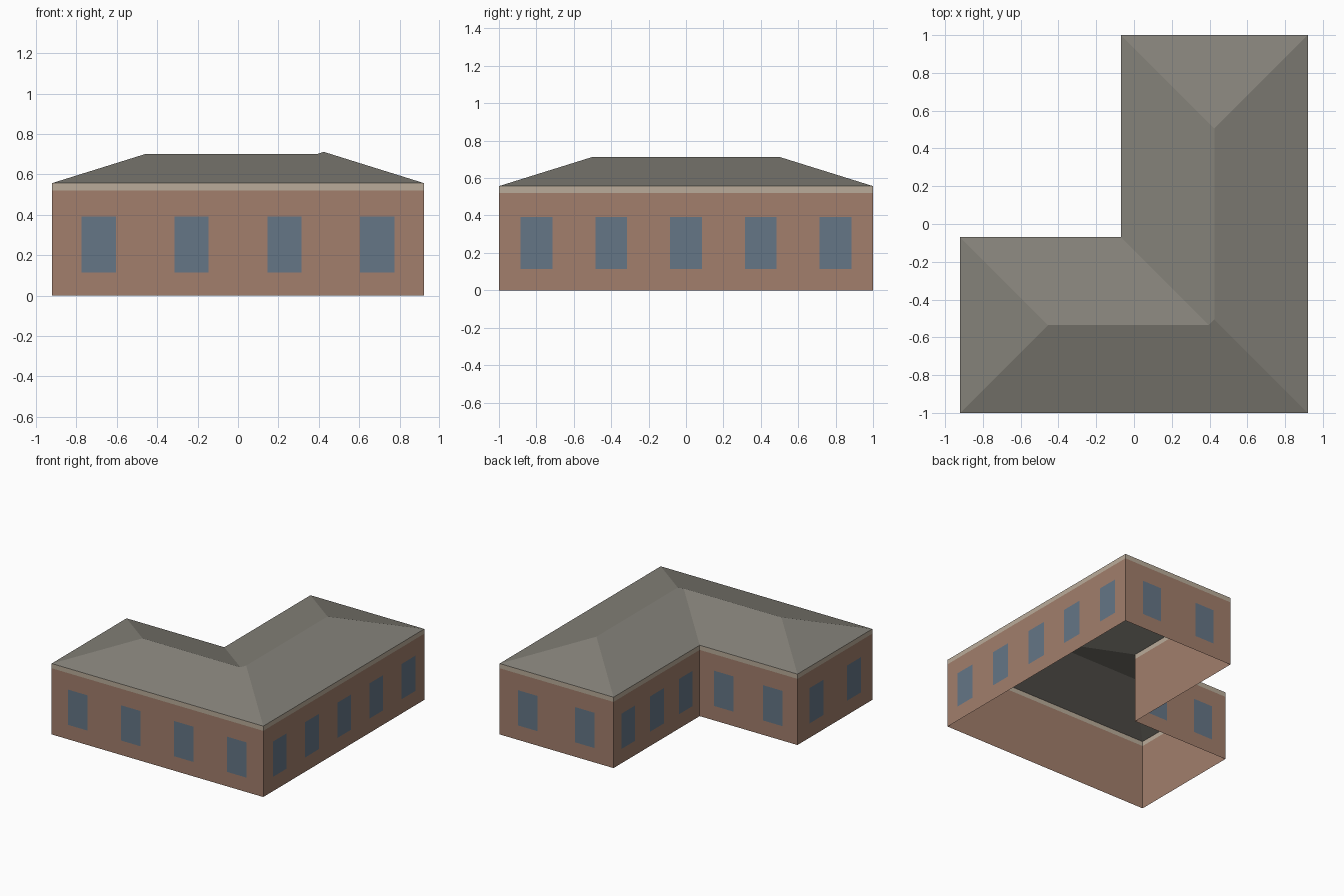
import bpy
import bmesh
from mathutils import Vector

cube = bpy.data.objects.get("Cube")
if cube:
    bpy.data.objects.remove(cube, do_unlink=True)


def material(name, rgb):
    mat = bpy.data.materials.new(name)
    mat.use_nodes = True
    mat.diffuse_color = (*rgb, 1)
    mat.node_tree.nodes["Principled BSDF"].inputs["Base Color"].default_value = (*rgb, 1)
    return mat


BRICK = material("brick", (0.36, 0.21, 0.15))
TRIM = material("cream trim", (0.49, 0.41, 0.32))
SLATE = material("grey roof", (0.23, 0.22, 0.19))
GLASS = material("blue glass", (0.13, 0.18, 0.24))

# Footprint limits, inner corner and heights
X, Y, IN = 0.92, 1.0, -0.07
WALL_TOP, EAVE, PITCH = 0.52, 0.557, 0.312
CORNERS = [(-X, -Y), (X, -Y), (X, Y), (IN, Y), (IN, IN), (-X, IN)]
EDGES = list(zip(CORNERS, CORNERS[1:] + CORNERS[:1]))


def build(name, faces, mat):
    """Make an object from a list of polygons, merging shared corners."""
    bm = bmesh.new()
    for face in faces:
        bm.faces.new([bm.verts.new(p) for p in face])
    bmesh.ops.remove_doubles(bm, verts=bm.verts, dist=0.0005)
    mesh = bpy.data.meshes.new(name)
    bm.to_mesh(mesh)
    bm.free()
    mesh.materials.append(mat)
    obj = bpy.data.objects.new(name, mesh)
    bpy.context.collection.objects.link(obj)
    return obj


def upright(a, b, low, high):
    return [(*a, low), (*b, low), (*b, high), (*a, high)]


# Open shell of walls with a flush band under the eaves
build("walls", [upright(a, b, 0, WALL_TOP) for a, b in EDGES], BRICK)
build("eaves_band", [upright(a, b, WALL_TOP, EAVE) for a, b in EDGES], TRIM)

# Hipped roof: each ridge point is as high as its distance from the eaves
main_run, wing_run = (X - IN) / 2, (IN + Y) / 2


def ridge(x, y, run):
    return (x, y, EAVE + run * PITCH)


sw, se, ne, nw, inner, wing_nw = [(*c, EAVE) for c in CORNERS]
main_south = ridge(X - main_run, -Y + main_run, main_run)
main_north = ridge(X - main_run, Y - main_run, main_run)
wing_west = ridge(-X + wing_run, IN - wing_run, wing_run)
wing_east = ridge(IN + wing_run, IN - wing_run, wing_run)
build("roof", [
    [sw, se, main_south, wing_east, wing_west],
    [se, ne, main_north, main_south],
    [ne, nw, main_north],
    [nw, inner, wing_east, main_south, main_north],
    [inner, wing_nw, wing_west, wing_east],
    [wing_nw, sw, wing_west],
], SLATE)

# Evenly spaced window panes, just proud of every wall
HALF_WIDTH, SILL, HEAD = 0.085, 0.115, 0.392
panes = []
for a, b in EDGES:
    start, span = Vector(a), Vector(b) - Vector(a)
    along = span.normalized()
    outward = Vector((along.y, -along.x)) * 0.003
    count = round(span.length / 0.42)
    for i in range(count):
        mid = start + span * (i + 0.5) / count + outward
        panes.append(upright(mid - along * HALF_WIDTH, mid + along * HALF_WIDTH, SILL, HEAD))
build("windows", panes, GLASS)
